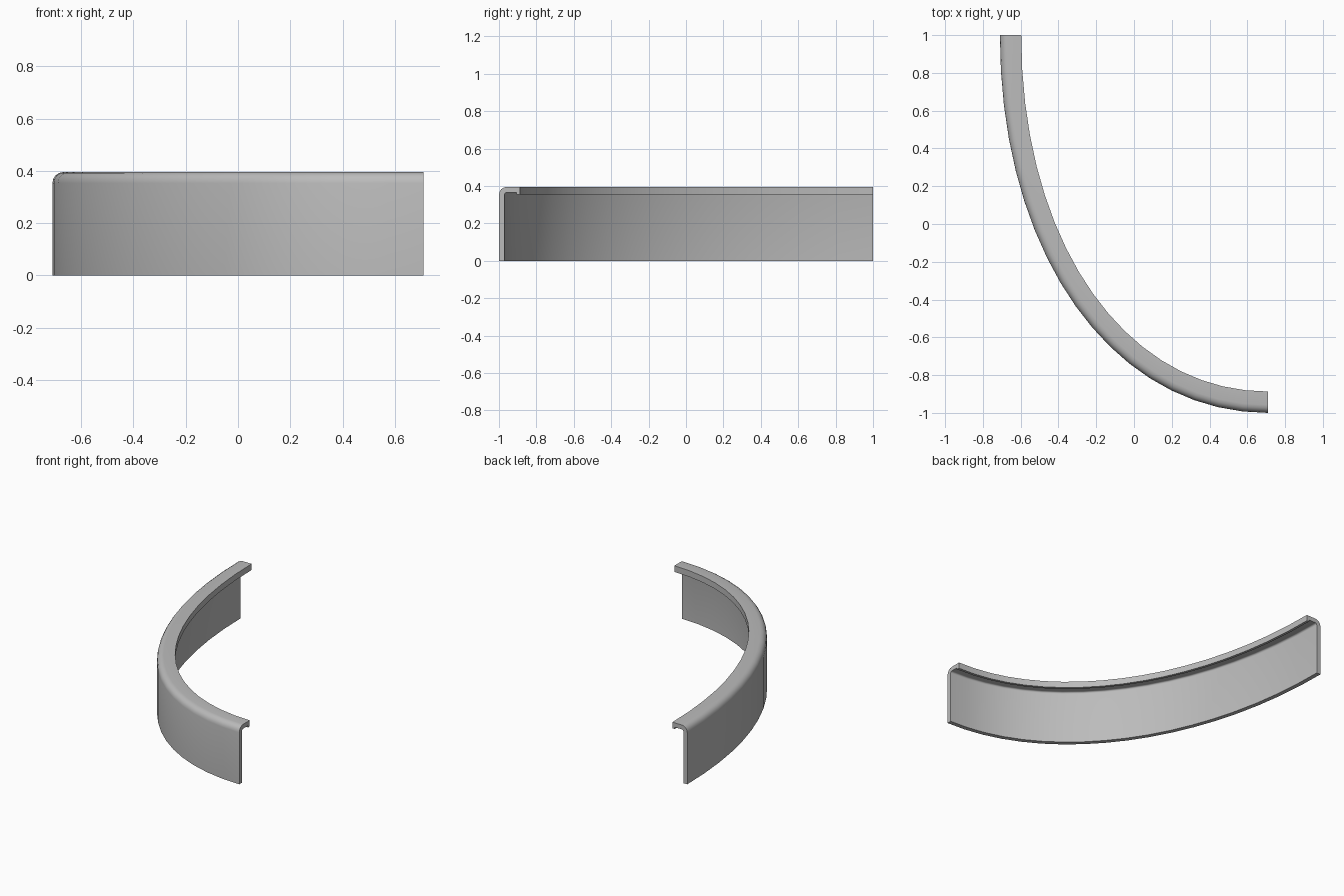
import bpy, bmesh, math
from mathutils import Vector
from mathutils.geometry import interpolate_bezier

cube = bpy.data.objects.get("Cube")
if cube:
    bpy.data.objects.remove(cube, do_unlink=True)

HEIGHT, DEPTH = 0.395, 0.113      # wall height, lip reach
WALL, ROUND = 0.03, 0.042         # sheet thickness, outer corner radius
TIP, DROP = 0.018, 0.012          # hooked lip edge
HALF_X, HALF_Y, PULL = 0.71, 1.0, 0.58
SEGMENTS, ARC = 18, 4

grey = bpy.data.materials.new("plain grey")
grey.use_nodes = True
colour = (0.5, 0.5, 0.5, 1)
grey.diffuse_color = colour
grey.node_tree.nodes["Principled BSDF"].inputs["Base Color"].default_value = colour


def corner(radius):
    """Quarter arc from the wall face up to the lip face."""
    for i in range(ARC + 1):
        a = math.pi - i * math.pi / 2 / ARC
        yield (ROUND + radius * math.cos(a), HEIGHT - ROUND + radius * math.sin(a))


# Cross-section: thin wall, rounded shoulder, inward lip with a small hooked edge
under = HEIGHT - WALL
profile = [(0, 0), *corner(ROUND), (DEPTH, HEIGHT), (DEPTH, under - DROP),
           (DEPTH - TIP, under - DROP), (DEPTH - TIP, under),
           *reversed(list(corner(ROUND - WALL))), (WALL, 0)]

# Path of the outer face: a quarter curve between two square ends
start, end = Vector((-HALF_X, HALF_Y)), Vector((HALF_X, -HALF_Y))
h1 = start - Vector((0, 2 * HALF_Y * PULL))
h2 = end - Vector((2 * HALF_X * PULL, 0))
path = interpolate_bezier(start, h1, h2, end, SEGMENTS + 1)

# Sweep the cross-section along the path
bm = bmesh.new()
rings = []
for i, p in enumerate(path):
    t = i / SEGMENTS
    tangent = ((h1 - start) * (1 - t) ** 2 + (h2 - h1) * 2 * t * (1 - t)
               + (end - h2) * t * t).normalized()
    inward = (-tangent.y, tangent.x)
    rings.append([bm.verts.new((p[0] + inward[0] * d, p[1] + inward[1] * d, z))
                  for d, z in profile])
count = len(profile)
for a, b in zip(rings, rings[1:]):
    for j in range(count):
        k = (j + 1) % count
        bm.faces.new((a[j], a[k], b[k], b[j]))
bm.faces.new(rings[0])
bm.faces.new(reversed(rings[-1]))
bmesh.ops.recalc_face_normals(bm, faces=bm.faces)

mesh = bpy.data.meshes.new("curved_trim")
bm.to_mesh(mesh)
bm.free()
mesh.materials.append(grey)
trim = bpy.data.objects.new("curved_trim", mesh)
bpy.context.collection.objects.link(trim)

# Smooth along the sweep, sharp at the folded edges
bpy.ops.object.select_all(action='DESELECT')
trim.select_set(True)
bpy.context.view_layer.objects.active = trim
bpy.ops.object.shade_smooth_by_angle(angle=math.radians(30))
